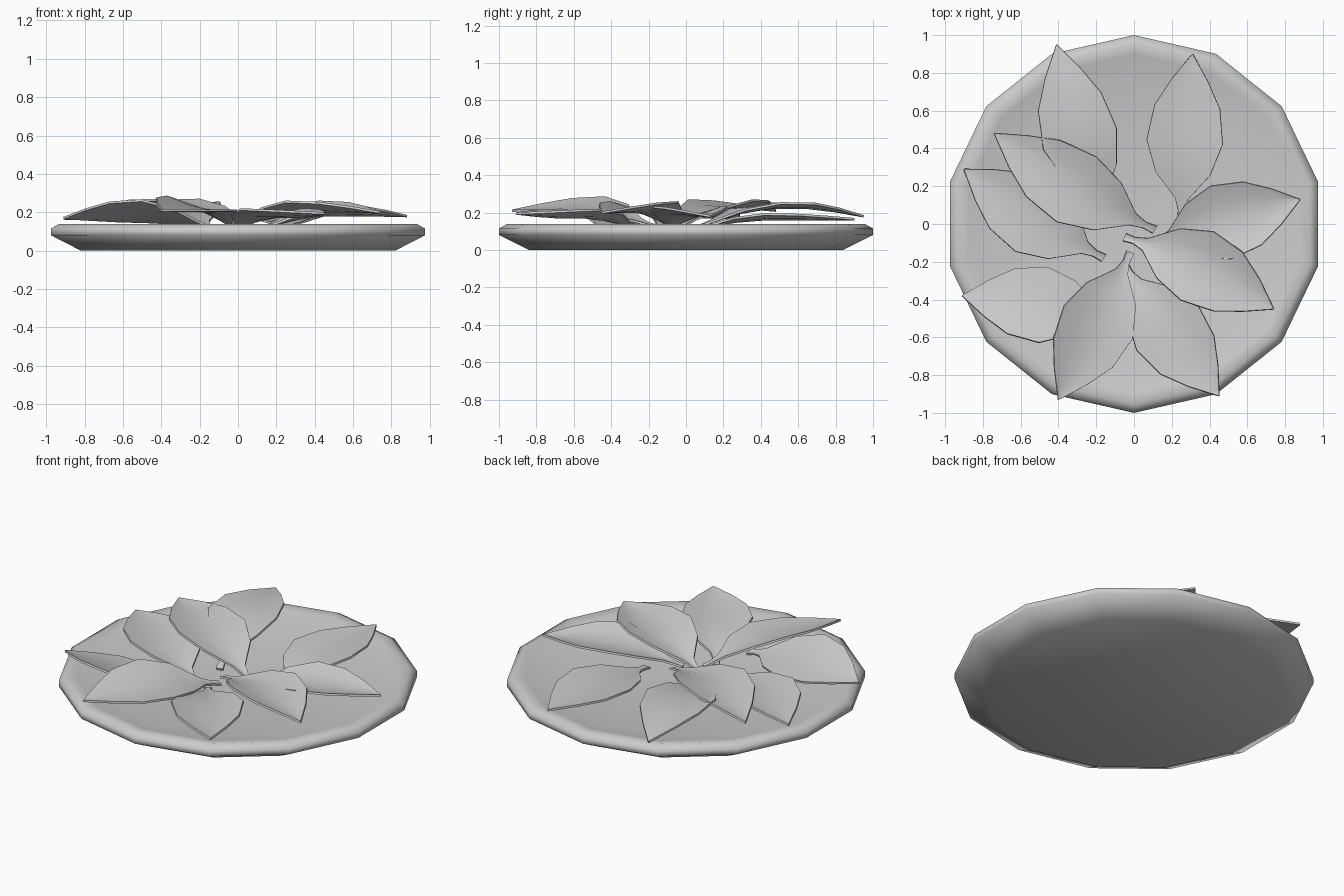
import bpy, math
from mathutils import Vector

if "Cube" in bpy.data.objects:
    bpy.data.objects.remove(bpy.data.objects["Cube"])


def make_object(name, verts, faces):
    mesh = bpy.data.meshes.new(name)
    mesh.from_pydata(verts, [], faces)
    mesh.update()
    obj = bpy.data.objects.new(name, mesh)
    bpy.context.collection.objects.link(obj)
    for p in mesh.polygons:
        p.use_smooth = True
    return obj


# Shallow 14-sided dish, lathed from a profile of (radius, height)
SIDES = 14
profile = [(0.84, 0.0), (1.0, 0.08), (1.0, 0.115), (0.955, 0.14),
           (0.90, 0.13), (0.75, 0.095)]
verts, faces = [], []
for r, z in profile:
    for i in range(SIDES):
        a = math.pi / 2 + 2 * math.pi * i / SIDES
        verts.append((r * math.cos(a), r * math.sin(a), z))
for k in range(len(profile) - 1):
    for i in range(SIDES):
        j = (i + 1) % SIDES
        faces.append((k * SIDES + i, k * SIDES + j,
                      (k + 1) * SIDES + j, (k + 1) * SIDES + i))
# bottom cap, and a fan for the inside floor
faces.append(tuple(reversed(range(SIDES))))
last = (len(profile) - 1) * SIDES
verts.append((0, 0, 0.09))
for i in range(SIDES):
    faces.append((last + i, last + (i + 1) % SIDES, len(verts) - 1))
make_object("dish", verts, faces)

# Leaf outline: (fraction of length, half width, share of rise)
OUTLINE = [(0.0, 0.022, 0.0), (0.06, 0.018, 0.15), (0.13, 0.036, 0.35),
           (0.28, 0.145, 0.75), (0.47, 0.202, 1.0), (0.68, 0.174, 1.0),
           (0.84, 0.098, 0.6), (1.0, 0.002, 0.0)]
COLUMNS = [-1, -0.5, 0, 0.5, 1]


def leaf(name, base, tip, mid_z, bend, cup, roll):
    """Cupped, rolled leaf blade with a short stem, arched to its tip."""
    b, t = Vector(base), Vector(tip)
    along = Vector((t.x - b.x, t.y - b.y, 0))
    side = Vector((-along.y, along.x, 0)).normalized()
    verts, faces = [], []
    n = len(COLUMNS)
    for s, w, rise in OUTLINE:
        start = b.z if s < 0.47 else t.z
        z = start + (mid_z - start) * rise
        shift = bend * 4 * s * (1 - s)
        for v in COLUMNS:
            p = b + along * s + side * (v * w + shift)
            p.z = z + cup * (w / 0.2) * v * v + roll * w * v
            verts.append(p)
    for i in range(len(OUTLINE) - 1):
        for j in range(n - 1):
            a = i * n + j
            faces.append((a, a + n, a + n + 1, a + 1))
    obj = make_object(name, verts, faces)
    mod = obj.modifiers.new("thickness", "SOLIDIFY")
    mod.thickness = 0.012
    mod.offset = 0
    # apply thickness first so the rim edges stay sharp
    bpy.ops.object.select_all(action="DESELECT")
    obj.select_set(True)
    bpy.context.view_layer.objects.active = obj
    bpy.ops.object.modifier_apply(modifier=mod.name)
    bpy.ops.object.shade_smooth_by_angle(angle=math.radians(45))


# Nine leaves: stem end, tip, midrib height, sideways bend, cupping, roll
leaves = [
    ((-0.14, 0.02, 0.11), (-0.41, 0.95, 0.18), 0.225, 0.02, 0.025, 0.0),
    ((0.25, 0.02, 0.11), (0.31, 0.90, 0.165), 0.165, 0.01, 0.02, -0.03),
    ((0.09, -0.10, 0.11), (0.88, 0.13, 0.18), 0.185, 0.0, 0.045, 0.0),
    ((-0.05, -0.07, 0.12), (0.74, -0.45, 0.20), 0.205, 0.03, 0.05, 0.0),
    ((-0.05, -0.22, 0.11), (0.45, -0.91, 0.195), 0.175, -0.01, 0.04, 0.0),
    ((-0.02, -0.15, 0.12), (-0.40, -0.93, 0.21), 0.215, 0.01, 0.03, -0.18),
    ((-0.10, -0.47, 0.11), (-0.91, -0.38, 0.17), 0.185, 0.0, 0.02, 0.28),
    ((-0.16, -0.18, 0.11), (-0.90, 0.29, 0.165), 0.175, 0.02, 0.035, 0.0),
    ((0.11, -0.03, 0.12), (-0.74, 0.48, 0.21), 0.225, 0.03, 0.04, 0.0),
]
for i, spec in enumerate(leaves):
    leaf(f"leaf_{i + 1}", *spec)
